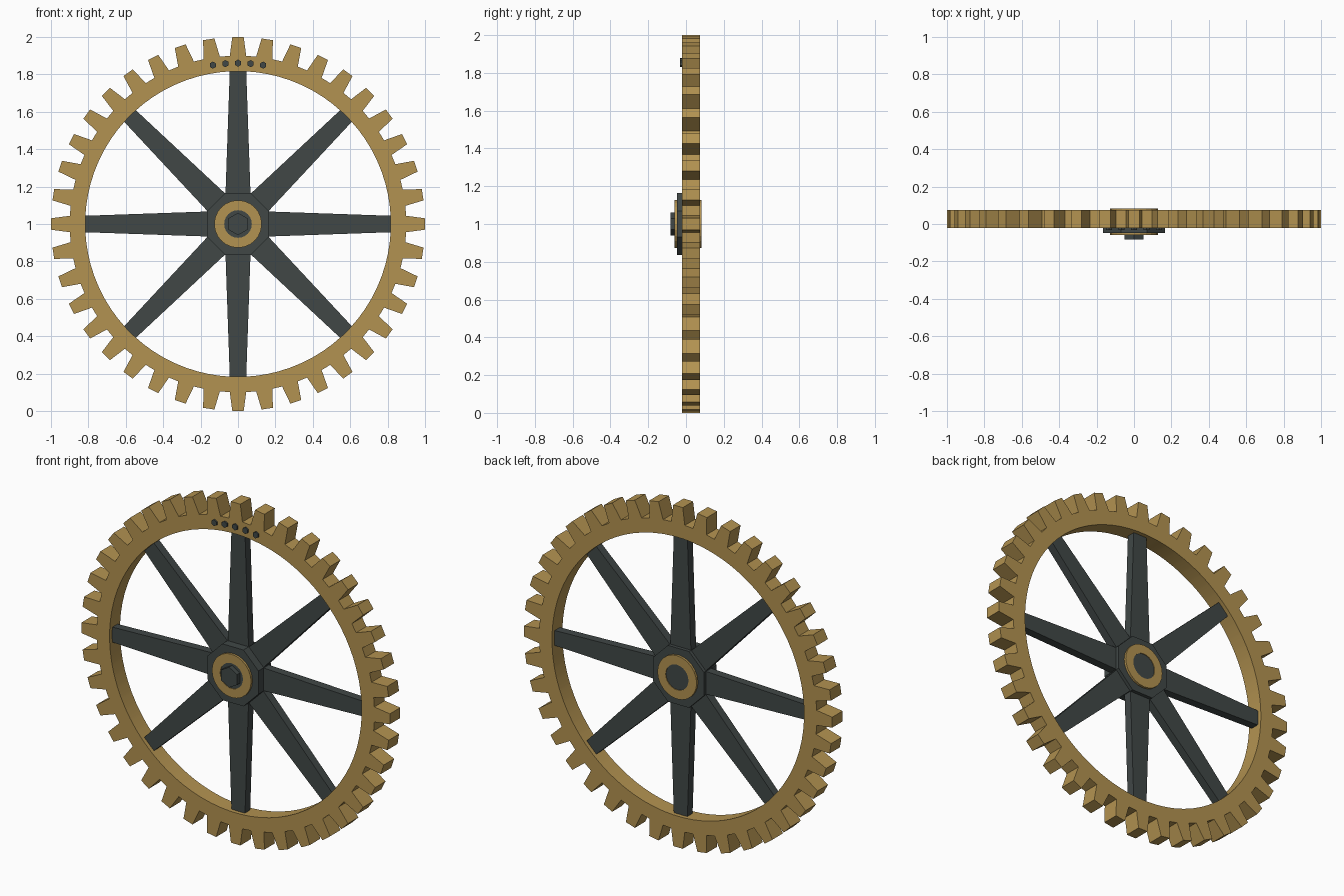
import bpy, bmesh
from math import sin, cos, pi, radians, tan

cube = bpy.data.objects.get("Cube")
if cube:
    bpy.data.objects.remove(cube, do_unlink=True)

CENTRE = 1.0                      # height of the axle
TEETH, SPOKES = 40, 8
RIM_FRONT, RIM_BACK = -0.022, 0.074


def material(name, rgb):
    m = bpy.data.materials.new(name)
    m.use_nodes = True
    m.diffuse_color = (*rgb, 1)
    m.node_tree.nodes["Principled BSDF"].inputs["Base Color"].default_value = (*rgb, 1)
    return m


brass = material("brass", (0.45, 0.29, 0.082))
iron = material("dark iron", (0.052, 0.064, 0.062))


def polar(r, a):
    """Point in the wheel plane; angle runs clockwise from the top."""
    return (r * sin(a), CENTRE + r * cos(a))


def polygon(r, sides, offset=0.0, centre=(0, CENTRE)):
    return [(centre[0] + r * sin(offset + 2 * pi * i / sides),
             centre[1] + r * cos(offset + 2 * pi * i / sides)) for i in range(sides)]


def finish(name, bm, mat):
    bmesh.ops.recalc_face_normals(bm, faces=bm.faces)
    me = bpy.data.meshes.new(name)
    bm.to_mesh(me)
    bm.free()
    me.materials.append(mat)
    ob = bpy.data.objects.new(name, me)
    bpy.context.collection.objects.link(ob)
    return ob


def prism(name, outline, y0, y1, mat):
    """Solid outline extruded from front to back."""
    bm = bmesh.new()
    face = bm.faces.new([bm.verts.new((x, y0, z)) for x, z in outline])
    ext = bmesh.ops.extrude_face_region(bm, geom=[face])
    verts = [v for v in ext["geom"] if isinstance(v, bmesh.types.BMVert)]
    bmesh.ops.translate(bm, verts=verts, vec=(0, y1 - y0, 0))
    return finish(name, bm, mat)


def ring(name, outer, inner, y0, y1, mat):
    """Extruded outline with a matching hole."""
    bm = bmesh.new()
    loops = [[bm.verts.new((x, y, z)) for x, z in pts]
             for pts, y in ((outer, y0), (outer, y1), (inner, y1), (inner, y0))]
    n = len(outer)
    for k in range(4):
        a, b = loops[k], loops[(k + 1) % 4]
        for i in range(n):
            j = (i + 1) % n
            bm.faces.new((a[i], a[j], b[j], b[i]))
    return finish(name, bm, mat)


# Toothed rim
tooth = [(0.90, -2.8), (1.0, -1.75), (1.0, 1.75), (0.90, 2.8)]
outer, inner = [], []
for t in range(TEETH):
    for r, deg in tooth:
        a = 2 * pi * t / TEETH + radians(deg)
        outer.append(polar(r, a))
        inner.append(polar(0.817, a))
rim = ring("toothed_rim", outer, inner, RIM_FRONT, RIM_BACK, brass)
bpy.ops.object.select_all(action='DESELECT')
rim.select_set(True)
bpy.context.view_layer.objects.active = rim
bpy.ops.object.shade_smooth_by_angle(angle=radians(20))

# Tapered spokes
for s in range(SPOKES):
    a = 2 * pi * s / SPOKES
    outline = []
    for r, half in ((0.10, -0.069), (0.818, -0.044), (0.818, 0.044), (0.10, 0.069)):
        x, z = polar(r, a)
        outline.append((x + half * cos(a), z - half * sin(a)))
    prism(f"spoke_{s + 1}", outline, 0.002, 0.050, iron)

# Octagonal hub, with a flat facing each spoke
prism("hub_block", polygon(0.165 / cos(pi / 8), 8, pi / 8), -0.047, 0.070, iron)

# Bushing, axle and bolt head
ring("hub_bushing", polygon(0.127, 24), polygon(0.074, 24), -0.060, 0.083, brass)
prism("axle", polygon(0.075, 24), -0.056, 0.079, iron)
prism("axle_bolt", polygon(0.060, 6), -0.083, -0.050, iron)

# Row of rivets at the top of the rim
for i in range(-2, 3):
    spot = polar(0.86, radians(4.5 * i))
    prism(f"rim_rivet_{i + 3}", polygon(0.019, 6, centre=spot), RIM_FRONT - 0.009, 0.0, iron)
